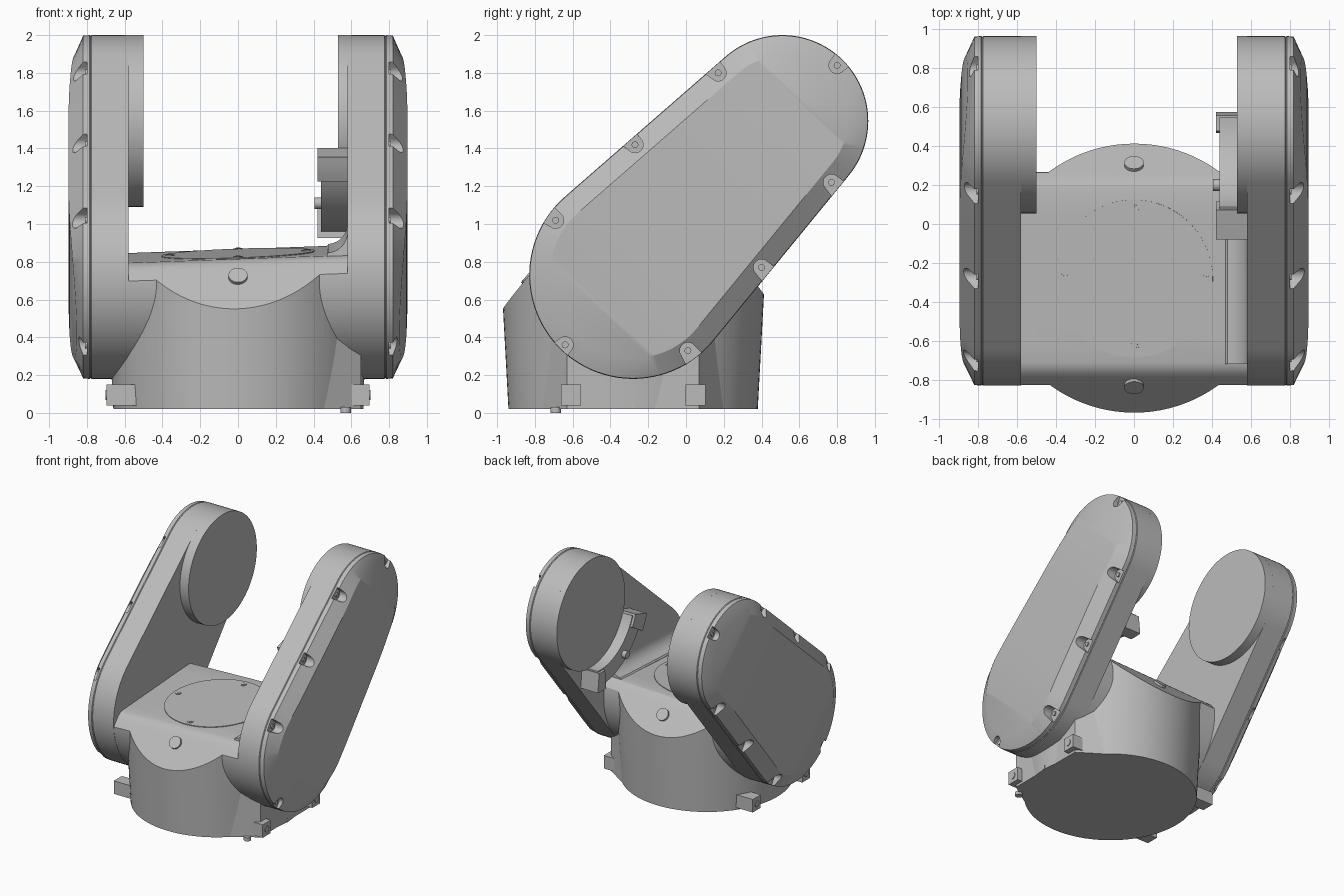
import bpy, bmesh, math
from mathutils import Vector, Matrix

if "Cube" in bpy.data.objects:
    bpy.data.objects.remove(bpy.data.objects["Cube"])

grey = bpy.data.materials.new("cast grey")
grey.use_nodes = True
COLOUR = (0.5, 0.5, 0.5, 1)
grey.diffuse_color = COLOUR
grey.node_tree.nodes["Principled BSDF"].inputs["Base Color"].default_value = COLOUR

LOW, HIGH = Vector((-0.28, 0.73)), Vector((0.51, 1.545))   # arm pivots in (y, z)
LOW_R, HIGH_R = 0.55, 0.455
LENGTH = (HIGH - LOW).length
ALONG = (HIGH - LOW).normalized()
ACROSS = Vector((-ALONG.y, ALONG.x))


def finish(name, bm, smooth=True):
    bmesh.ops.recalc_face_normals(bm, faces=bm.faces)
    mesh = bpy.data.meshes.new(name)
    bm.to_mesh(mesh)
    bm.free()
    mesh.materials.append(grey)
    obj = bpy.data.objects.new(name, mesh)
    bpy.context.collection.objects.link(obj)
    if smooth:
        shade(obj)
    return obj


def shade(obj):
    bpy.ops.object.select_all(action="DESELECT")
    bpy.context.view_layer.objects.active = obj
    obj.select_set(True)
    bpy.ops.object.shade_smooth_by_angle(angle=math.radians(25))


def add_prism(bm, pts, lo, hi, place):
    """Extrude a 2D outline from lo to hi; place maps (a, b, height) to 3D."""
    a, b = ([bm.verts.new(place(p[0], p[1], h)) for p in pts] for h in (lo, hi))
    n = len(pts)
    bm.faces.new(a)
    bm.faces.new(b)
    for i in range(n):
        bm.faces.new((a[i], a[(i + 1) % n], b[(i + 1) % n], b[i]))


def on_x(a, b, h):
    return (h, a, b)


def on_z(a, b, h):
    return (a, b, h)


def prism(name, pts, lo, hi, place):
    bm = bmesh.new()
    add_prism(bm, pts, lo, hi, place)
    return finish(name, bm)


def disc(name, centre, axis, radius, depth, top=None, segs=32):
    bm = bmesh.new()
    turn = Vector(axis).to_track_quat("Z", "Y").to_matrix().to_4x4()
    bmesh.ops.create_cone(bm, cap_ends=True, segments=segs, radius1=radius,
                          radius2=top or radius, depth=depth,
                          matrix=Matrix.Translation(centre) @ turn)
    return finish(name, bm)


def box(name, lo, hi):
    return prism(name, [(lo[0], lo[1]), (hi[0], lo[1]), (hi[0], hi[1]), (lo[0], hi[1])],
                 lo[2], hi[2], on_z)


def boolean(obj, tool, operation):
    mod = obj.modifiers.new("cut", "BOOLEAN")
    mod.object, mod.operation, mod.solver = tool, operation, "EXACT"
    bpy.context.view_layer.objects.active = obj
    bpy.ops.object.modifier_apply(modifier=mod.name)
    bpy.data.objects.remove(tool)
    shade(obj)


def arc(centre, radius, start, end, n):
    angles = [math.radians(start + (end - start) * i / n) for i in range(n + 1)]
    return [(centre[0] + radius * math.cos(t), centre[1] + radius * math.sin(t)) for t in angles]


def arm_outline(inset):
    """Tapered capsule in arm coordinates, tip to tip and back."""
    t = math.degrees(math.acos((LOW_R - HIGH_R) / LENGTH))
    low = arc((0, 0), LOW_R - inset, 180, t, 24)
    high = arc((LENGTH, 0), HIGH_R - inset, t, 0, 24)
    side = [Vector(low[-1]).lerp(Vector(high[0]), i / 10) for i in range(1, 10)]
    half = low + [tuple(p) for p in side] + high
    return half + [(u, -v) for u, v in reversed(half[1:-1])]


def crown(u):
    return 0.897 - 0.03 * (max(0, abs(u - 0.52) - 0.3) / 0.55) ** 2


def arm_solid(name, side, rings):
    """Loft capsule rings given as (x, inset); x None follows the crowned face."""
    bm = bmesh.new()
    loops = []
    for x, inset in rings:
        loop = []
        for u, v in arm_outline(inset):
            p = LOW + ALONG * u + ACROSS * v
            loop.append(bm.verts.new((side * (crown(u) if x is None else x), p.x, p.y)))
        loops.append(loop)
    n = len(loops[0])
    for a, b in zip(loops, loops[1:]):
        for i in range(n):
            bm.faces.new((a[i], a[(i + 1) % n], b[(i + 1) % n], b[i]))
    for loop in (loops[0], loops[-1]):
        for i in range(n // 2):
            quad = [loop[i], loop[i + 1], loop[-i - 1], loop[-i % n]]
            bm.faces.new(list(dict.fromkeys(quad)))
    return finish(name, bm)


# Arms with crowned covers, screw pockets and pivot bosses
SCREWS = [(0.17, 1.8), (0.8, 1.84), (-0.27, 1.42), (0.77, 1.22),
          (-0.69, 1.02), (0.4, 0.77), (-0.64, 0.36), (0.01, 0.33)]
for side, word, boss in ((1, "left", 0.53), (-1, "right", 0.5)):
    arm_solid(word + "_arm", side, [(0.58, 0), (0.775, 0), (0.78, 0.005)])
    cover = arm_solid(word + "_cover", side,
                      [(0.78, 0.005), (0.785, 0), (0.82, 0.003), (None, 0.11)])
    bm = bmesh.new()
    for spot in SCREWS:
        p = Vector(spot)
        u = max(0, min(LENGTH, (p - LOW).dot(ALONG)))
        out = (p - LOW - ALONG * u).normalized()
        heading = math.degrees(math.atan2(out.y, out.x))
        pocket = arc(p, 0.043, heading + 90, heading + 270, 12)
        pocket += [tuple(p + out * 0.15 + Vector((-out.y, out.x)) * w) for w in (-0.065, 0.065)]
        add_prism(bm, pocket, side * 0.8, side * 1.0, on_x)
        disc(word + "_cover_screw", (side * 0.802, *spot), (1, 0, 0), 0.018, 0.016, segs=16)
    boolean(cover, finish("pocket_cutter", bm), "DIFFERENCE")
    disc(word + "_pivot_boss", (side * (boss + 0.6) / 2, *HIGH), (1, 0, 0),
         HIGH_R, 0.6 - boss, segs=96)

# Base: round pedestal, cross barrel and squared side, trimmed by the deck
base = disc("base", (0, -0.28, 0.51), (0, 0, 1), 0.66, 0.98, top=0.713, segs=96)
boolean(base, disc("barrel", (0, *LOW), (1, 0, 0), LOW_R - 0.002, 1.24, segs=96), "UNION")
flat = [(0.4, -0.79), (0.46, -0.755), (0.65, -0.63), (0.65, 0.07), (0.46, 0.195), (0.4, 0.23)]
boolean(base, prism("flat_side", flat, 0.02, 0.5, on_z), "UNION")
trim = [(-1.1, -0.2), (-1.1, 0.396), (-0.785, 0.768), (-0.765, 0.79), (-0.74, 0.806),
        (-0.71, 0.815), (0.17, 0.867), (0.2, 0.863), (0.225, 0.842), (0.6, 0.41), (0.6, -0.2)]
boolean(base, prism("trim_block", trim, -1, 1, lambda a, b, h: (h, a, b + 0.036 * h)),
        "INTERSECT")

# Fillet where the deck meets the left arm
corner = [(0.47, 0.8), (0.47, 0.86)] + arc((0.47, 0.98), 0.11, -85, 0, 8) + [(0.6, 0.98), (0.6, 0.8)]
prism("deck_fillet", corner, -0.72, 0.19,
      lambda a, b, h: (a, h, b + 0.05 * (h + 0.28)))

# Deck plate and its screws
TILT = Vector((-0.036, -0.059, 1)).normalized()


def deck_point(x, y):
    return (x, y, 0.84 + 0.036 * x + 0.059 * (y + 0.28))


disc("deck_plate", deck_point(0, -0.28), TILT, 0.405, 0.012, segs=96)
for i in range(4):
    a = i * math.pi / 2
    spot = deck_point(0.36 * math.cos(a), -0.28 + 0.355 * math.sin(a))
    disc("deck_screw", spot, TILT, 0.025, 0.02, segs=20)
    disc("deck_screw_head", spot, TILT, 0.015, 0.026, segs=20)

# Round plugs on the sloping front and back
disc("front_plug", (0, -0.83, 0.72), (0, -0.26, 0.22), 0.05, 0.03)
disc("back_plug", (0, 0.305, 0.755), (0, 0.24, 0.21), 0.05, 0.03)

# Cable bracket curving round the left pivot
band = arc(HIGH, 0.45, 200, 275, 24) + arc(HIGH, 0.585, 275, 200, 24)
prism("bracket_band", band, 0.44, 0.59, on_x)
for start, end in ((198, 211), (266, 276)):
    block = arc(HIGH, 0.46, start, end, 4) + arc(HIGH, 0.62, end, start, 4)
    prism("bracket_end", block, 0.42, 0.59, on_x)
disc("bracket_pin", (0.43, 0.2, 1.11), (1, 0, 0), 0.03, 0.05)

# Mounting lugs round the foot of the base
for y in (-0.61, 0.05):
    for side, inner, outer in ((1, 0.6, 0.695), (-1, 0.5, 0.695)):
        xs = sorted((side * inner, side * outer))
        box("mounting_lug", (xs[0], y - 0.053, 0.04), (xs[1], y + 0.053, 0.15))
        disc("lug_screw", (side * 0.695, y, 0.095), (1, 0, 0), 0.026, 0.012, segs=20)
disc("foot", (0.57, -0.69, 0.015), (0, 0, 1), 0.028, 0.03, segs=20)
box("index_mark", (0.64, -0.293, 0.02), (0.664, -0.273, 0.055))
